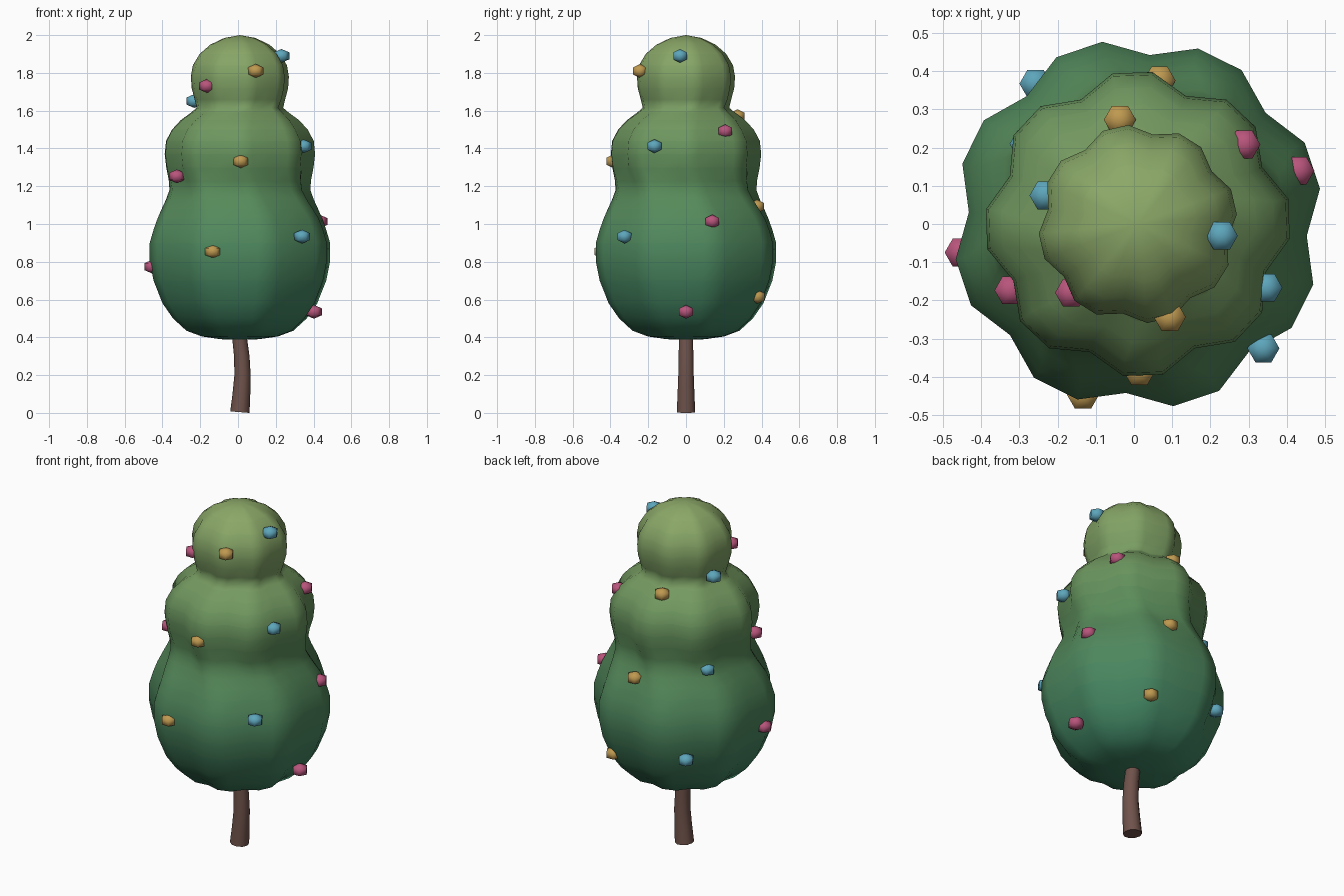
import bpy, bmesh, math
from mathutils import Vector

if "Cube" in bpy.data.objects:
    bpy.data.objects.remove(bpy.data.objects["Cube"])


def material(name, rgb):
    m = bpy.data.materials.new(name)
    m.diffuse_color = (*rgb, 1)
    m.use_nodes = True
    m.node_tree.nodes["Principled BSDF"].inputs["Base Color"].default_value = m.diffuse_color
    return m


def finish(bm, name, mats):
    bmesh.ops.recalc_face_normals(bm, faces=bm.faces[:])
    me = bpy.data.meshes.new(name)
    bm.to_mesh(me)
    bm.free()
    for m in mats:
        me.materials.append(m)
    for p in me.polygons:
        p.use_smooth = True
    ob = bpy.data.objects.new(name, me)
    bpy.context.collection.objects.link(ob)
    return ob


def lerp_table(table, z):
    for (z0, a), (z1, b) in zip(table, table[1:]):
        if z <= z1:
            t = max(0, (z - z0) / (z1 - z0))
            return a + (b - a) * t
    return table[-1][1]


def skin(bm, rings, cap):
    # bridge consecutive vertex rings with quads
    n = len(rings[0])
    for i, (a, b) in enumerate(zip(rings, rings[1:])):
        for k in range(n):
            f = bm.faces.new((a[k], a[(k + 1) % n], b[(k + 1) % n], b[k]))
            f.material_index = i
    if cap:
        bm.faces.new(rings[0])
        bm.faces.new(rings[-1])


# Foliage: three stacked lobed tiers as one lathe, (z, mean radius)
profile = [(.39, .10), (.405, .20), (.435, .28), (.5, .35), (.58, .405), (.7, .452),
           (.8, .472), (.9, .472), (.97, .452), (1.03, .43), (1.08, .405), (1.13, .38),
           (1.18, .361), (1.23, .364), (1.3, .378), (1.37, .386), (1.44, .379), (1.5, .348),
           (1.55, .303), (1.59, .25), (1.615, .222), (1.66, .234), (1.72, .249),
           (1.78, .253), (1.84, .243), (1.9, .208), (1.95, .152), (1.985, .08)]
phase = [(0, 18.5), (1.02, 18.5), (1.3, 2), (1.52, 2), (1.66, 13), (2, 13)]
depth = [(0, .06), (1.05, .06), (1.3, .072), (1.5, .072), (1.66, .06), (2, .06)]
LOBES, SEG, CX = 8, 24, .01
bm = bmesh.new()
rings = []
for z, r in profile:
    ring = []
    for k in range(SEG):
        a = math.radians(7.5 + 15 * k)
        rr = r * (1 + lerp_table(depth, z) * math.cos(LOBES * a))
        t = a + math.radians(lerp_table(phase, z))
        ring.append(bm.verts.new((CX + rr * math.cos(t), rr * math.sin(t), z)))
    rings.append(ring)
skin(bm, rings, False)
for ring, z, mi in ((rings[0], .388, 0), (rings[-1], 2.0, len(profile) - 2)):
    pole = bm.verts.new((CX, 0, z))
    for k in range(SEG):
        bm.faces.new((ring[k], ring[(k + 1) % SEG], pole)).material_index = mi
low, mid, top = Vector((.045, .22, .12)), Vector((.10, .26, .10)), Vector((.27, .40, .14))
greens = []
for i in range(len(profile) - 1):
    z = profile[i][0]
    c = low.lerp(mid, (z - .39) / .8) if z < 1.19 else mid.lerp(top, (z - 1.19) / .8)
    greens.append(material(f"leaf_{i}", c))
finish(bm, "foliage", greens)

# Trunk: slightly bent tapered tube, (z, x, radius)
bm = bmesh.new()
rings = []
for z, x, r in [(.004, .01, .051), (.1, .018, .047), (.2, .024, .043),
                (.3, .02, .041), (.4, .008, .039), (.5, .0, .036)]:
    ring = []
    for k in range(10):
        a = math.tau * k / 10
        tilt = -.08 * r * math.cos(a) if z < .05 else 0
        ring.append(bm.verts.new((x + r * math.cos(a), r * math.sin(a), z + tilt)))
    rings.append(ring)
skin(bm, rings, True)
for f in bm.faces:
    f.material_index = 0
trunk = finish(bm, "trunk", [material("bark", (.16, .085, .07))])
bpy.context.view_layer.objects.active = trunk
trunk.select_set(True)
bpy.ops.object.shade_smooth_by_angle(angle=math.radians(50))

# Ornaments: six-sided baubles spiralling down the tree
colors = [material("blue", (.11, .38, .50)), material("gold", (.52, .32, .08)),
          material("pink", (.48, .09, .2))]
radii = [.222, .258, .251, .253, .277, .348, .376, .385, .376,
         .361, .380, .443, .463, .470, .470, .455, .425, .392]
for i, r in enumerate(radii):
    a = math.radians(-8 - 63.06 * i)
    bm = bmesh.new()
    bmesh.ops.create_uvsphere(bm, u_segments=6, v_segments=3, radius=.0365)
    bmesh.ops.scale(bm, vec=(1.33, 1.33, 1), verts=bm.verts[:])
    ob = finish(bm, f"bauble_{i + 1}", [colors[i % 3]])
    ob.rotation_euler.z = math.radians(30)
    ob.location = (CX + r * math.cos(a), r * math.sin(a), 1.89 - .0797 * i)
